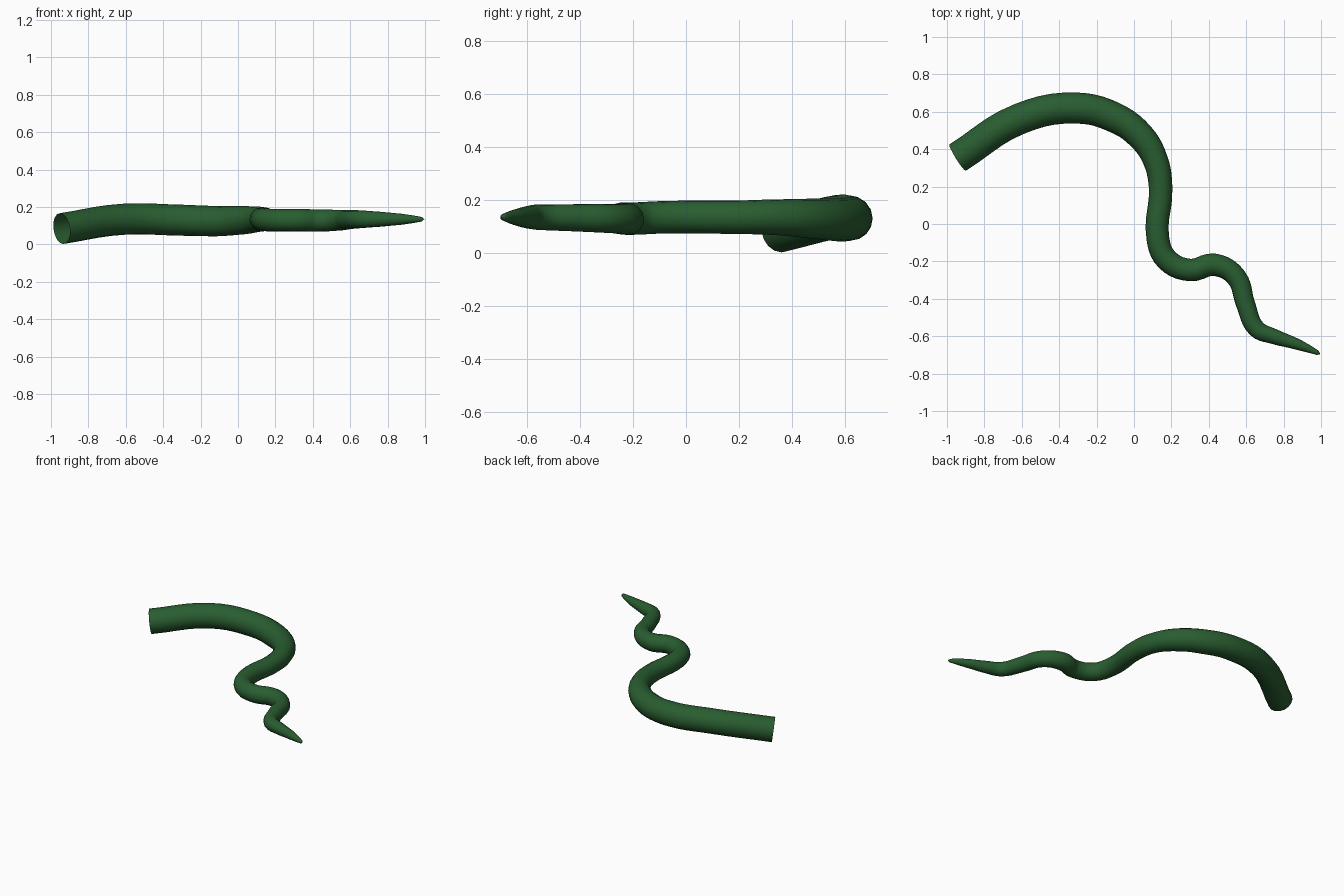
import bpy

# Centre line of the tendril: x, y, z, radius (thick open end to thin tip)
path = [
    (-0.943, 0.355, 0.085, 0.083),
    (-0.61, 0.563, 0.135, 0.083),
    (-0.31, 0.620, 0.130, 0.083),
    (-0.11, 0.572, 0.125, 0.081),
    (0.035, 0.470, 0.130, 0.075),
    (0.115, 0.340, 0.135, 0.067),
    (0.142, 0.200, 0.135, 0.063),
    (0.128, -0.080, 0.135, 0.061),
    (0.175, -0.190, 0.130, 0.061),
    (0.300, -0.246, 0.130, 0.060),
    (0.430, -0.218, 0.128, 0.060),
    (0.545, -0.282, 0.130, 0.055),
    (0.597, -0.430, 0.133, 0.051),
    (0.655, -0.560, 0.135, 0.048),
    (0.750, -0.602, 0.135, 0.041),
    (0.870, -0.642, 0.135, 0.030),
    (0.982, -0.689, 0.135, 0.012),
    (0.996, -0.697, 0.135, 0.0),
]

# Tapered tube swept along the centre line
curve = bpy.data.curves.new("tendril", 'CURVE')
curve.dimensions = '3D'
curve.bevel_depth = 1.0
curve.bevel_resolution = 6
curve.resolution_u = 5
curve.use_fill_caps = False
spline = curve.splines.new('BEZIER')
spline.bezier_points.add(len(path) - 1)
for point, (x, y, z, radius) in zip(spline.bezier_points, path):
    point.co = (x, y, z)
    point.radius = radius
    point.handle_left_type = point.handle_right_type = 'AUTO'
tendril = bpy.data.objects.new("tendril", curve)
bpy.context.collection.objects.link(tendril)

# Dark green skin
green = bpy.data.materials.new("dark_green")
green.diffuse_color = (0.022, 0.11, 0.03, 1)
curve.materials.append(green)

# Turn the sweep into a smooth mesh
bpy.context.view_layer.objects.active = tendril
tendril.select_set(True)
bpy.ops.object.convert(target='MESH')
bpy.ops.object.shade_smooth()
